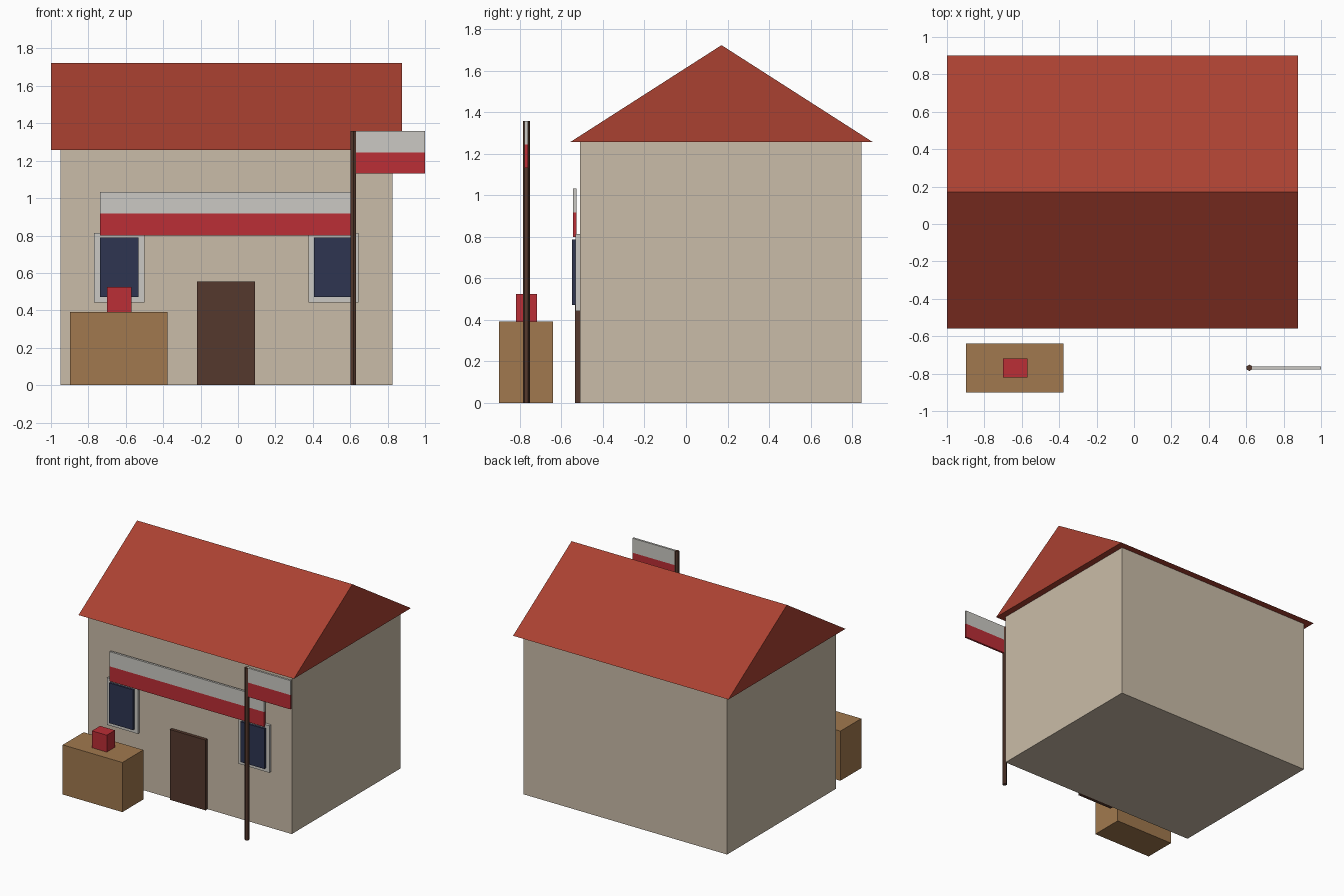
import bpy, bmesh
from mathutils import Vector

if "Cube" in bpy.data.objects:
    bpy.data.objects.remove(bpy.data.objects["Cube"])


def material(name, r, g, b):
    lin = [((c / 255 + 0.055) / 1.055) ** 2.4 for c in (r, g, b)]
    m = bpy.data.materials.new(name)
    m.diffuse_color = (*lin, 1)
    m.use_nodes = True
    m.node_tree.nodes["Principled BSDF"].inputs["Base Color"].default_value = m.diffuse_color
    return m


WALL = material("beige wall", 202, 188, 168)
ROOF = material("brick red roof", 170, 65, 49)
PALE = material("pale grey", 203, 201, 195)
RED = material("bright red", 187, 46, 54)
NAVY = material("navy glass", 46, 53, 81)
DARK = material("dark brown wood", 85, 57, 45)
TAN = material("tan wood", 161, 121, 78)


def finish(name, bm, *mats):
    bmesh.ops.recalc_face_normals(bm, faces=bm.faces)
    mesh = bpy.data.meshes.new(name)
    bm.to_mesh(mesh)
    bm.free()
    for m in mats:
        mesh.materials.append(m)
    obj = bpy.data.objects.new(name, mesh)
    bpy.context.collection.objects.link(obj)
    return obj


def box_bm(x, y, z):
    bm = bmesh.new()
    bmesh.ops.create_cube(bm, size=1)
    for v in bm.verts:
        v.co = Vector([lo if c < 0 else hi for c, (lo, hi) in zip(v.co, (x, y, z))])
    return bm


def box(name, x, y, z, mat):
    return finish(name, box_bm(x, y, z), mat)


def banner(name, x, y, z, split):
    """Board cut at a height: pale above, red below."""
    bm = box_bm(x, y, z)
    bmesh.ops.bisect_plane(bm, geom=bm.verts[:] + bm.edges[:] + bm.faces[:],
                           plane_co=(0, 0, split), plane_no=(0, 0, 1))
    for f in bm.faces:
        f.material_index = int(f.calc_center_median().z < split)
    return finish(name, bm, PALE, RED)


# House body and closed gable roof
box("house_walls", (-0.95, 0.826), (-0.51, 0.845), (0, 1.256), WALL)
bm = bmesh.new()
gable = bm.faces.new([bm.verts.new((-1, y, z))
                      for y, z in ((-0.558, 1.256), (0.9, 1.256), (0.171, 1.723))])
end = bmesh.ops.extrude_face_region(bm, geom=[gable], use_keep_orig=True)
bmesh.ops.translate(bm, vec=(1.878, 0, 0),
                    verts=[g for g in end["geom"] if isinstance(g, bmesh.types.BMVert)])
finish("gable_roof", bm, ROOF)

# Door, windows and shop sign
box("door", (-0.22, 0.092), (-0.535, -0.505), (0, 0.554), DARK)
for side, cx in (("left", -0.635), ("right", 0.511)):
    box(side + "_window_frame", (cx - 0.134, cx + 0.134), (-0.532, -0.505), (0.443, 0.814), PALE)
    box(side + "_window_pane", (cx - 0.104, cx + 0.104), (-0.549, -0.53), (0.471, 0.788), NAVY)
banner("shop_sign", (-0.738, 0.61), (-0.545, -0.528), (0.8, 1.033), 0.917)

# Crate with a small red box on top
box("crate", (-0.898, -0.378), (-0.9, -0.64), (0, 0.391), TAN)
box("red_box", (-0.7, -0.57), (-0.82, -0.718), (0.391, 0.524), RED)

# Six-sided flagpole and flag
bm = bmesh.new()
bmesh.ops.create_cone(bm, cap_ends=True, segments=6, radius1=0.017, radius2=0.017, depth=1.358)
bmesh.ops.translate(bm, vec=(0.617, -0.769, 0.679), verts=bm.verts)
finish("flagpole", bm, DARK)
banner("flag", (0.62, 1.0), (-0.777, -0.761), (1.131, 1.358), 1.244)
